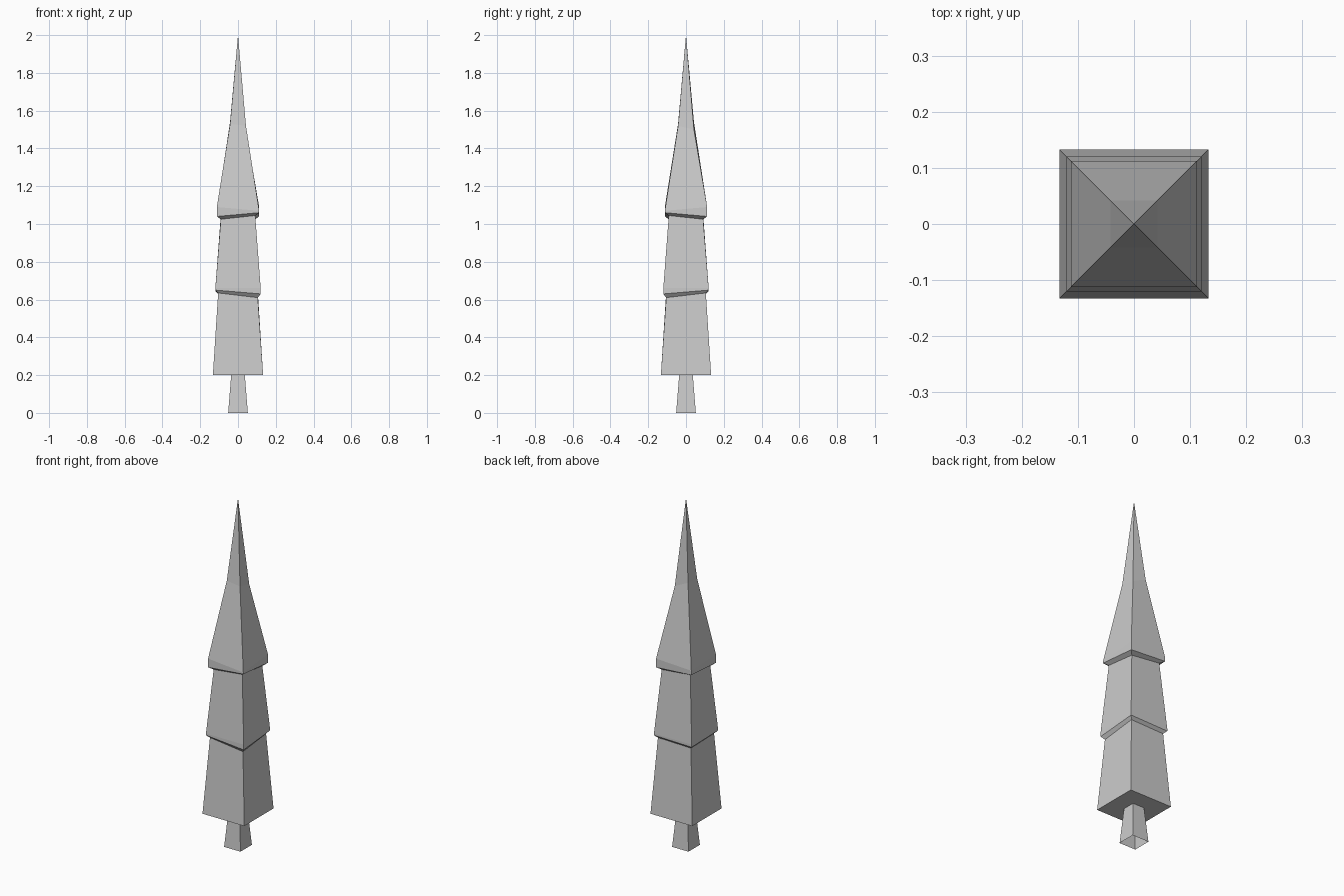
import bpy, bmesh

if "Cube" in bpy.data.objects:
    bpy.data.objects.remove(bpy.data.objects["Cube"])


def square_loft(name, rings, apex=None, cap_bottom=False):
    """Skin square rings: (half width, z front-left, front-right, back-right, back-left)."""
    bm = bmesh.new()
    loops = []
    for half, *zs in rings:
        if len(zs) == 1:
            zs = zs * 4
        corners = ((-1, -1), (1, -1), (1, 1), (-1, 1))
        loops.append([bm.verts.new((half * x, half * y, z))
                      for (x, y), z in zip(corners, zs)])
    for low, high in zip(loops, loops[1:]):
        for i in range(4):
            j = (i + 1) % 4
            bm.faces.new((low[i], low[j], high[j], high[i]))
    if cap_bottom:
        bm.faces.new(loops[0][::-1])
    if apex:
        tip = bm.verts.new((0, 0, apex))
        for i in range(4):
            bm.faces.new((loops[-1][i], loops[-1][(i + 1) % 4], tip))
    mesh = bpy.data.meshes.new(name)
    bm.to_mesh(mesh)
    bm.free()
    obj = bpy.data.objects.new(name, mesh)
    bpy.context.collection.objects.link(obj)
    return obj


# Tapered trunk, open at the bottom
square_loft("trunk", [(0.052, 0.0), (0.036, 0.2)])

# Three stacked foliage tiers with uneven skirts, ending in a spire
square_loft("foliage", [
    (0.133, 0.2),                          # lower tier base
    (0.105, 0.635, 0.61, 0.635, 0.63),     # lower tier top
    (0.12, 0.65, 0.63, 0.65, 0.645),       # middle skirt rim
    (0.12, 0.66),                          # middle tier base
    (0.091, 1.025, 1.045, 1.025, 1.045),   # middle tier top
    (0.112, 1.04, 1.06, 1.04, 1.055),      # upper skirt rim
    (0.112, 1.09, 1.07, 1.09, 1.08),       # upper tier base
    (0.042, 1.53, 1.52, 1.50, 1.54),       # spire base
], apex=2.0, cap_bottom=True)
